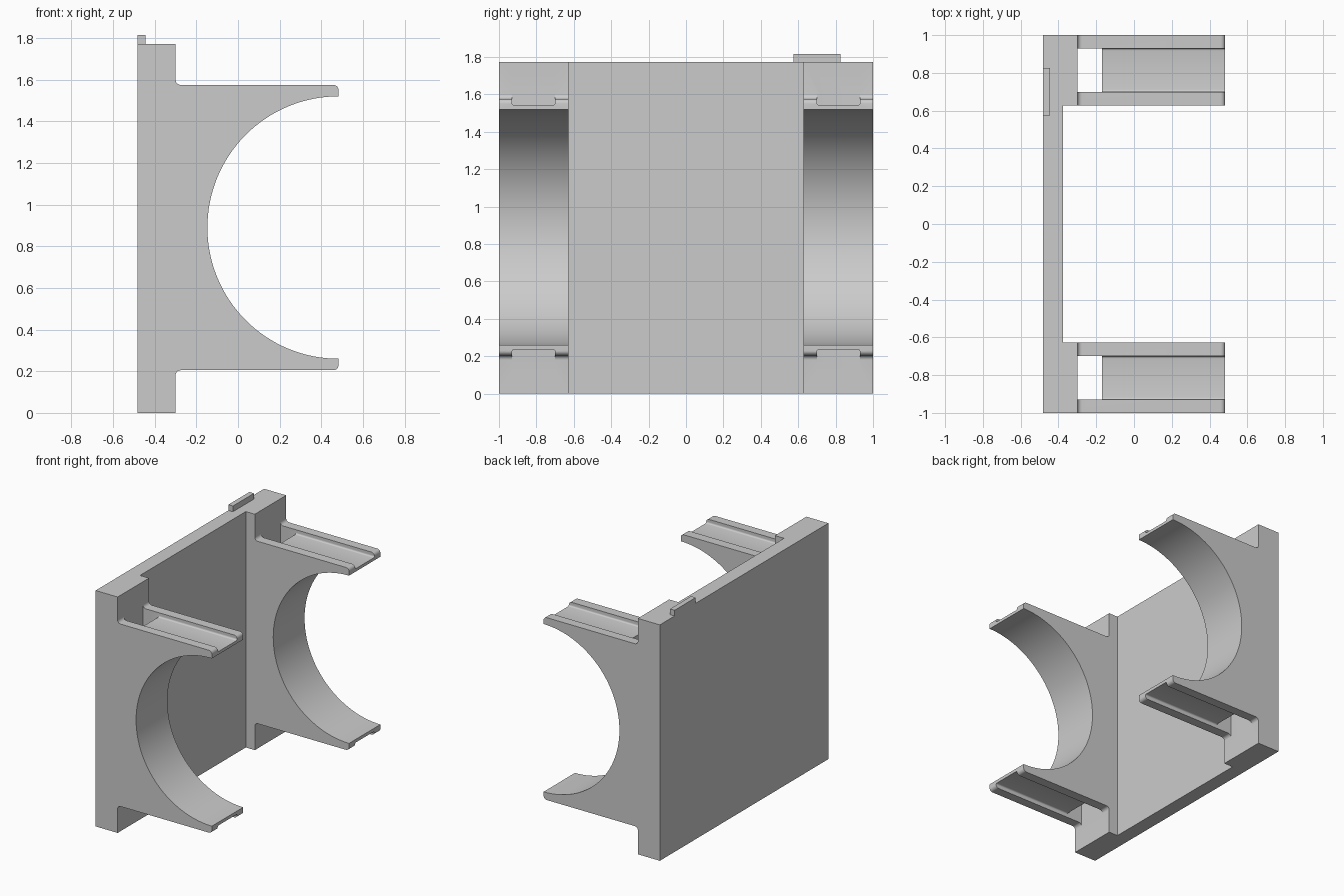
import bpy
import bmesh
from math import cos, sin, radians
from mathutils import Vector

default = bpy.data.objects.get("Cube")
if default:
    bpy.data.objects.remove(default, do_unlink=True)

# Main dimensions
BACK, TIP = -0.483, 0.483
HEIGHT, MID = 1.772, 0.89
LEDGE = -0.30             # front of the end blocks
ARM_LOW, ARM_HIGH = 0.205, 1.575
BORE = 0.63
R = 0.025                 # fillets and rounded tips

grey = bpy.data.materials.new("plain grey")
grey.use_nodes = True
colour = (0.6, 0.6, 0.6, 1)
grey.diffuse_color = colour
grey.node_tree.nodes["Principled BSDF"].inputs["Base Color"].default_value = colour


def arc(cu, cv, r, start, end, steps=6):
    angles = [radians(start + (end - start) * i / steps) for i in range(steps + 1)]
    return [(cu + r * cos(a), cv + r * sin(a)) for a in angles]


def prism(name, points, low, high, axis):
    """Extrude a profile along x (profile in y, z) or y (profile in x, z)."""
    bm = bmesh.new()
    place = (lambda u, v: (low, u, v)) if axis == "x" else (lambda u, v: (u, low, v))
    face = bm.faces.new([bm.verts.new(place(u, v)) for u, v in points])
    out = bmesh.ops.extrude_face_region(bm, geom=[face])
    shift = Vector((high - low, 0, 0) if axis == "x" else (0, high - low, 0))
    verts = [g for g in out["geom"] if isinstance(g, bmesh.types.BMVert)]
    bmesh.ops.translate(bm, verts=verts, vec=shift)
    bmesh.ops.recalc_face_normals(bm, faces=bm.faces)
    mesh = bpy.data.meshes.new(name)
    bm.to_mesh(mesh)
    bm.free()
    mesh.materials.append(grey)
    obj = bpy.data.objects.new(name, mesh)
    bpy.context.collection.objects.link(obj)
    return obj


def rect(u0, u1, v0, v1):
    return [(u0, v0), (u1, v0), (u1, v1), (u0, v1)]


def activate(obj):
    bpy.ops.object.select_all(action="DESELECT")
    obj.select_set(True)
    bpy.context.view_layer.objects.active = obj


def cut(target, cutter):
    cutter.hide_render = True
    mod = target.modifiers.new("cut", "BOOLEAN")
    mod.operation, mod.solver, mod.object = "DIFFERENCE", "EXACT", cutter
    activate(target)
    bpy.ops.object.modifier_apply(modifier=mod.name)
    bpy.data.objects.remove(cutter, do_unlink=True)


# Side profile: back wall, two arms and the round bore between them
profile = [(BACK, 0), (LEDGE, 0)]
profile += arc(LEDGE + R, ARM_LOW - R, R, 180, 90)
profile += arc(TIP - R, ARM_LOW + R, R, -90, 0)
profile += arc(TIP, MID, BORE, 270, 90, 64)
profile += arc(TIP - R, ARM_HIGH - R, R, 0, 90)
profile += arc(LEDGE + R, ARM_HIGH + R, R, 270, 180)
profile += [(LEDGE, HEIGHT), (BACK, HEIGHT)]
mount = prism("cradle_mount", profile, -1, 1, "y")

# Open bay between the two cradles
cut(mount, prism("bay_cutter", rect(-0.375, 1, -0.2, 2), -0.628, 0.628, "y"))

# Strap slot through each cradle, with rounded grooves along both arms
for near, far in ((-0.93, -0.70), (0.70, 0.93)):
    cut(mount, prism("slot_cutter", rect(LEDGE, -0.17, 0.1, 1.7), near, far, "y"))
    c = 0.012
    for floor, out in ((1.542, 1), (0.236, -1)):
        groove = [(near, floor + out * 0.1)]
        groove += [(u, floor + out * (v + c)) for u, v in arc(near + c, 0, c, 180, 270, 4)]
        groove += [(u, floor + out * (v + c)) for u, v in arc(far - c, 0, c, 270, 360, 4)]
        groove += [(far, floor + out * 0.1)]
        cut(mount, prism("groove_cutter", groove, -0.24, 0.6, "x"))

activate(mount)
bpy.ops.object.shade_smooth_by_angle(angle=radians(30))

# Small locating tab on the top edge of the wall
prism("locating_tab", rect(BACK, -0.445, HEIGHT, 1.815), 0.575, 0.825, "y")
